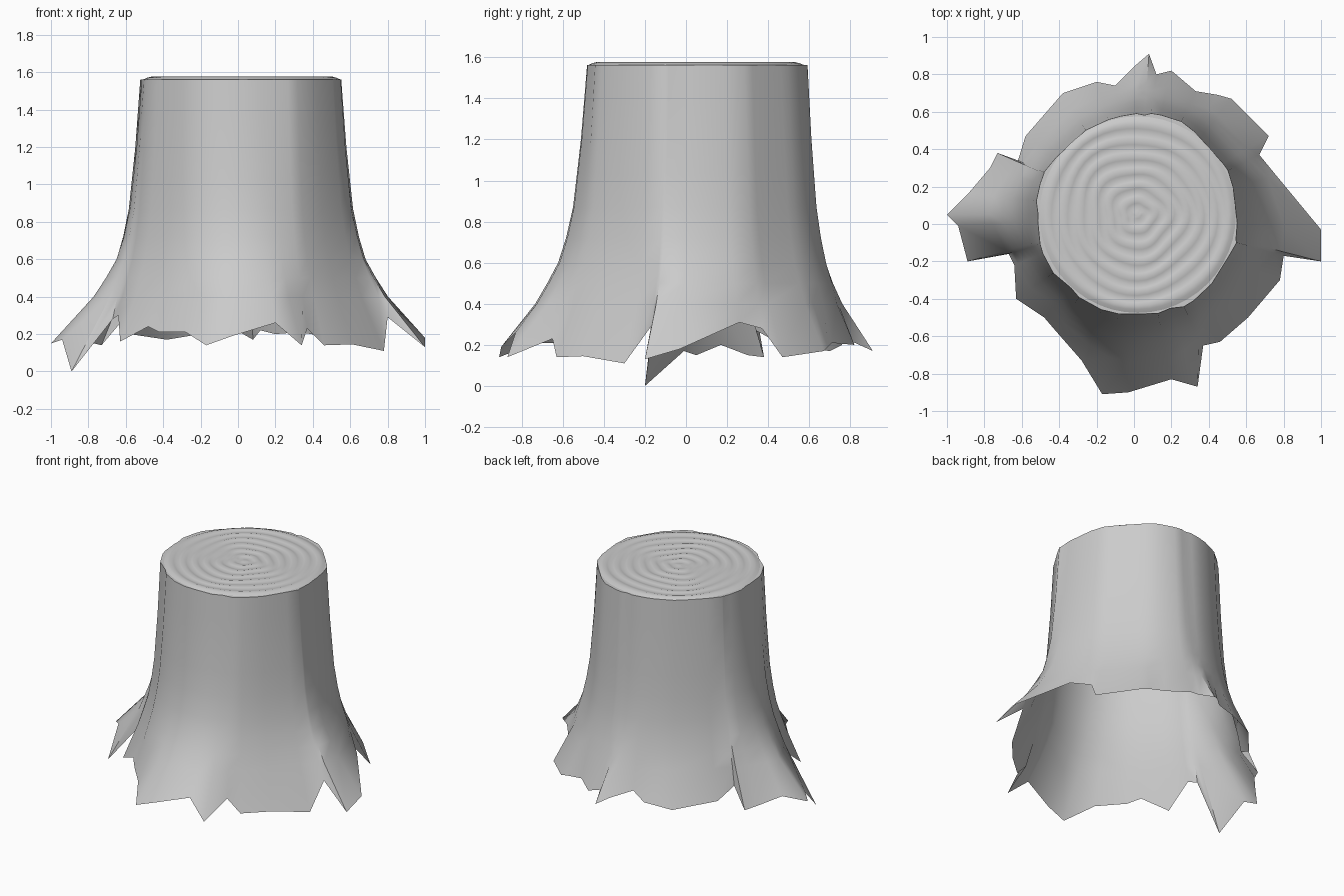
import bpy, math, random

if "Cube" in bpy.data.objects:
    bpy.data.objects.remove(bpy.data.objects["Cube"])

random.seed(4)
CX, CY, TOP_R, TOP_Z = 0.02, 0.05, 0.54, 1.562

# torn lower edge of the bark, counter-clockwise from the right (x, y, z)
EDGE = [
    (1.0, -.03, .18), (.76, .26, .31), (.67, .37, .28), (.72, .47, .14),
    (.52, .67, .17), (.45, .69, .19), (.33, .71, .21), (.20, .82, .20),
    (.12, .80, .22), (.08, .91, .17), (.01, .85, .21), (-.10, .74, .25),
    (-.20, .76, .20), (-.38, .70, .17), (-.58, .47, .20), (-.62, .34, .27),
    (-.73, .38, .14), (-.77, .30, .15), (-.88, .17, .20), (-1.0, .05, .15),
    (-.94, -.01, .17), (-.89, -.20, 0.0), (-.67, -.16, .28), (-.64, -.22, .30),
    (-.63, -.40, .16), (-.48, -.50, .24), (-.42, -.57, .21), (-.28, -.73, .21),
    (-.17, -.91, .14), (-.03, -.90, .19), (.20, -.83, .26), (.34, -.87, .14),
    (.37, -.65, .23), (.46, -.63, .14), (.61, -.50, .145), (.78, -.30, .11),
    (.80, -.17, .29), (1.0, -.20, .13)]

# flare of the trunk against height
FLARE = [(0, 1.3), (.15, 1), (.28, .76), (.4, .58), (.5, .45), (.6, .33),
         (.72, .24), (.87, .16), (1.2, .07), (TOP_Z, 0)]


def flare(z):
    for (z0, f0), (z1, f1) in zip(FLARE, FLARE[1:]):
        if z <= z1:
            return f0 + (f1 - f0) * (z - z0) / (z1 - z0)
    return 0


def make_object(name, verts, faces):
    mesh = bpy.data.meshes.new(name)
    mesh.from_pydata(verts, [], faces)
    mesh.update()
    obj = bpy.data.objects.new(name, mesh)
    bpy.context.collection.objects.link(obj)
    for p in mesh.polygons:
        p.use_smooth = True
    return obj


def band(a, b, n):
    return [(a + i, a + (i + 1) % n, b + (i + 1) % n, b + i) for i in range(n)]


n = len(EDGE)
angles = [math.atan2(y - CY, x - CX) for x, y, z in EDGE]
strength = [(math.hypot(x - CX, y - CY) - TOP_R) / flare(z) for x, y, z in EDGE]
soft = [sum(strength[(i + k) % n] * w for k, w in
            ((-2, 1), (-1, 2), (0, 3), (1, 2), (2, 1))) / 9 for i in range(n)]
furrow = [random.uniform(-.012, .012) for _ in range(n)]

# bark shell: torn edge, flared roots, trunk
verts, faces = list(EDGE), []
levels = [.4, .5, .6, .72, .87, 1.03, 1.2, 1.4, TOP_Z]
for k, z in enumerate(levels):
    mix = min(1, .5 + k * .25)
    for i, a in enumerate(angles):
        s = strength[i] * (1 - mix) + soft[i] * mix
        r = TOP_R + s * flare(z) + furrow[i]
        verts.append((CX + r * math.cos(a), CY + r * math.sin(a), z))
    faces += band(k * n, (k + 1) * n, n)
# thin rim turned in under the cut face
top = len(levels) * n
for i, a in enumerate(angles):
    r = TOP_R - .03
    verts.append((CX + r * math.cos(a), CY + r * math.sin(a), TOP_Z))
faces += band(top, top + n, n)
bark = make_object("bark", verts, faces)
bpy.context.view_layer.objects.active = bark
bark.select_set(True)
bpy.ops.object.shade_smooth_by_angle(angle=math.radians(50))

# sawn face with rippled growth rings
m, rings = 48, 26
verts, faces = [(CX, CY - .01, 1.572)], []
for k in range(1, rings + 1):
    t = k / rings
    for j in range(m):
        a = 2 * math.pi * j / m
        wobble = .012 * math.sin(3 * a + 1) + .008 * math.sin(5 * a + 4 * t)
        r = t * .525 + wobble * math.sin(math.pi * t)
        z = 1.571 + .005 * math.cos(2 * math.pi * 6.5 * t)
        if k == rings:
            z = TOP_Z
        verts.append((CX + r * math.cos(a), CY + r * math.sin(a), z))
    if k > 1:
        faces += band(1 + (k - 2) * m, 1 + (k - 1) * m, m)
faces = [f[::-1] for f in faces]
faces += [(0, 1 + j, 1 + (j + 1) % m) for j in range(m)]
faces = [f if len(f) == 3 else f[::-1] for f in faces]
# outward bands are wound inner to outer, so flip them to face up
faces = [f if len(f) == 3 else f[::-1] for f in faces]
make_object("cut_face", verts, faces)
